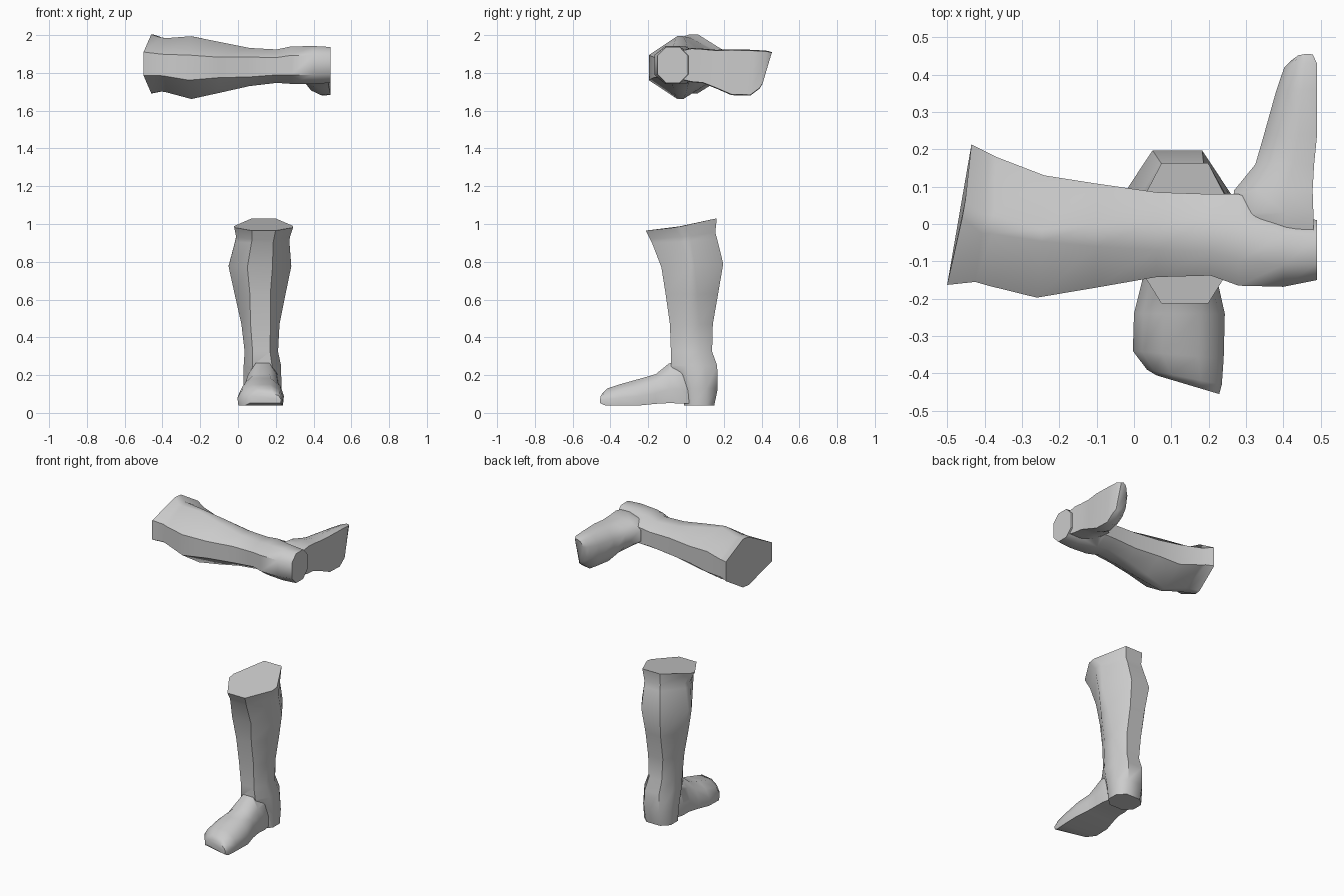
import bpy, bmesh

if "Cube" in bpy.data.objects:
    bpy.data.objects.remove(bpy.data.objects["Cube"])

grey = bpy.data.materials.new("light_grey")
grey.diffuse_color = (0.6, 0.6, 0.6, 1)
grey.use_nodes = True
grey.node_tree.nodes["Principled BSDF"].inputs["Base Color"].default_value = grey.diffuse_color

# Shaft and heel rings: x left, x right, y front, y back, z front, z back,
# side flatness (0 = pointed sides), y of the side points
SHAFT = [
    (0.035, 0.225, -0.01, 0.15, 0.04, 0.04, 0.45, 0.07),
    (0.030, 0.230, -0.03, 0.168, 0.13, 0.13, 0.40, 0.07),
    (0.030, 0.228, -0.08, 0.165, 0.25, 0.25, 0.40, 0.05),
    (0.035, 0.212, -0.08, 0.138, 0.325, 0.325, 0.40, 0.03),
    (0.018, 0.220, -0.085, 0.142, 0.47, 0.47, 0.35, 0.03),
    (-0.018, 0.252, -0.108, 0.170, 0.63, 0.63, 0.22, 0.03),
    (-0.050, 0.282, -0.130, 0.197, 0.77, 0.79, 0.10, 0.03),
    (-0.015, 0.272, -0.180, 0.165, 0.90, 0.92, 0.15, 0.00),
    (-0.010, 0.275, -0.190, 0.155, 0.92, 0.955, 0.15, 0.00),
    (-0.020, 0.292, -0.213, 0.163, 0.965, 1.03, 0.12, -0.04),
]

# Foot sections: x left, x right, y left, y right, z bottom, z top
FOOT = [
    (0.06, 0.20, 0.06, 0.06, 0.05, 0.24),
    (0.038, 0.220, -0.03, -0.03, 0.05, 0.27),
    (0.035, 0.218, -0.09, -0.09, 0.052, 0.262),
    (0.020, 0.225, -0.16, -0.16, 0.048, 0.205),
    (0.000, 0.243, -0.24, -0.24, 0.04, 0.182),
    (-0.003, 0.240, -0.34, -0.36, 0.04, 0.150),
    (0.035, 0.235, -0.39, -0.43, 0.04, 0.128),
    (0.060, 0.228, -0.405, -0.455, 0.052, 0.105),
]


def shaft_ring(xl, xr, yf, yb, zf, zb, flat, ym):
    cx, hw = (xl + xr) / 2, (xr - xl) / 2
    s = flat * (yb - yf) / 2
    n = 0.40 if flat < 0.3 else 0.52
    pts = [(cx - n * hw, yf), (cx + n * hw, yf), (xr, ym - s), (xr, ym + s),
           (cx + n * hw, yb), (cx - n * hw, yb), (xl, ym + s), (xl, ym - s)]
    return [(x, y, zf + (zb - zf) * ((y - yf) / (yb - yf)) ** 1.5) for x, y in pts]


def foot_ring(xl, xr, yl, yr, zb, zt):
    w, h = xr - xl, zt - zb
    prof = [(0.02, 0), (0.98, 0), (1, 0.35), (0.93, 0.72), (0.72, 1),
            (0.32, 1), (0.1, 0.72), (0, 0.35)]
    return [(xl + u * w, yl + (yr - yl) * u, zb + v * h) for u, v in prof]


def loft(name, rings, place):
    bm = bmesh.new()
    loops = [[bm.verts.new(place(*p)) for p in ring] for ring in rings]
    for a, b in zip(loops, loops[1:]):
        for i in range(len(a)):
            j = (i + 1) % len(a)
            bm.faces.new((a[i], a[j], b[j], b[i]))
    bm.faces.new(loops[0])
    bm.faces.new(loops[-1])
    bmesh.ops.recalc_face_normals(bm, faces=bm.faces)
    me = bpy.data.meshes.new(name)
    bm.to_mesh(me)
    bm.free()
    me.materials.append(grey)
    ob = bpy.data.objects.new(name, me)
    bpy.context.collection.objects.link(ob)
    return ob


def boot(name, place):
    leg = loft(name, [shaft_ring(*r) for r in SHAFT], place)
    foot = loft(name + "_foot", [foot_ring(*r) for r in FOOT], place)
    # merge the foot into the leg
    bpy.ops.object.select_all(action='DESELECT')
    bpy.context.view_layer.objects.active = leg
    leg.select_set(True)
    mod = leg.modifiers.new("join_foot", 'BOOLEAN')
    mod.operation, mod.solver, mod.object = 'UNION', 'EXACT', foot
    bpy.ops.object.modifier_apply(modifier=mod.name)
    bpy.data.objects.remove(foot)
    bpy.ops.object.shade_smooth_by_angle(angle=0.85)


def standing(x, y, z):
    return (x, y, z)


def lying(x, y, z):
    # mirrored boot on its side, with the toes dropped a little
    drop = 0.03 * min(1, max(0, (-y - 0.08) / 0.16)) if z < 0.3 else 0
    return (0.53 - z, -y, x + 1.712 - drop)


boot("standing_boot", standing)
boot("lying_boot", lying)
